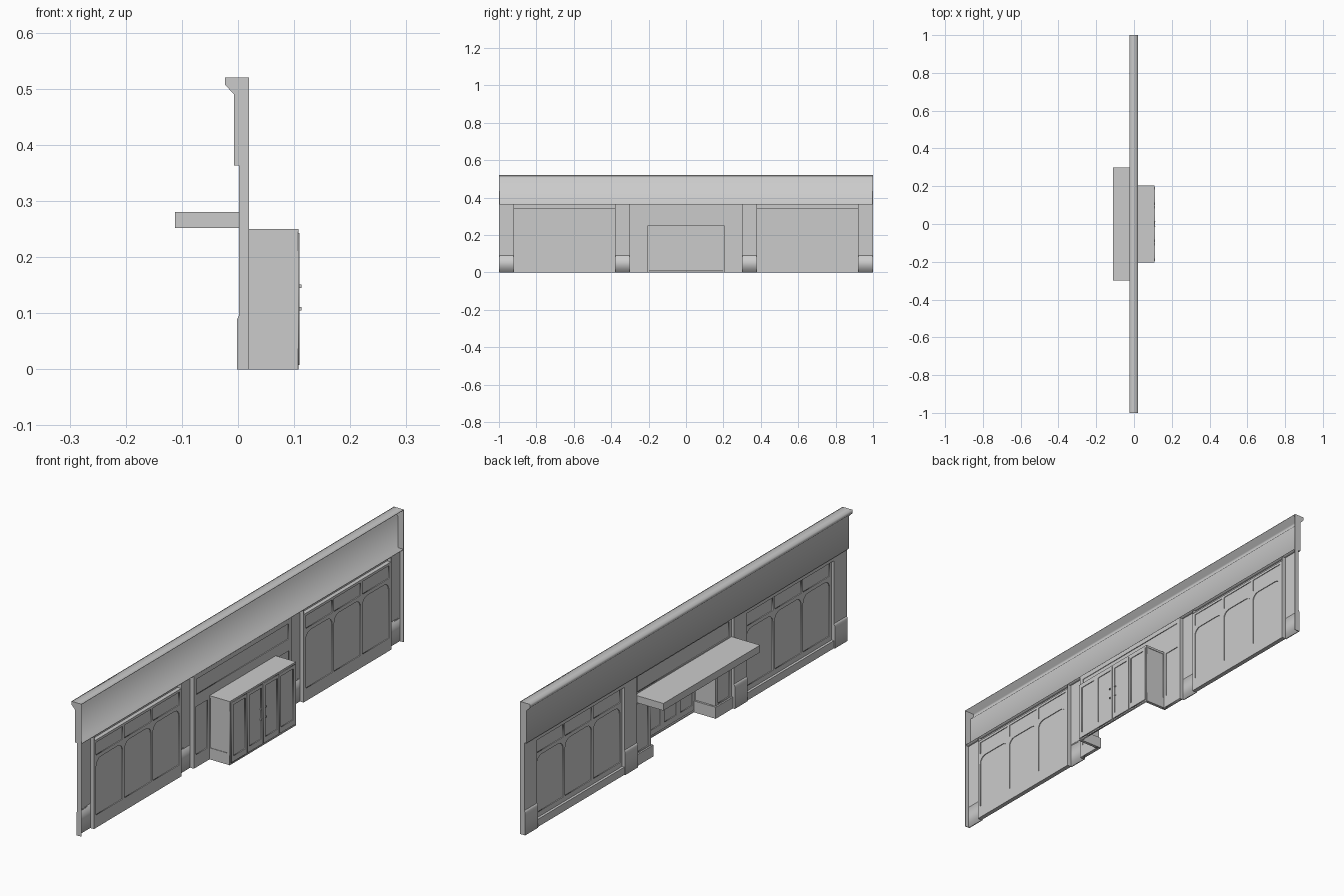
import bpy
import math
from mathutils import Matrix

if "Cube" in bpy.data.objects:
    bpy.data.objects.remove(bpy.data.objects["Cube"], do_unlink=True)

paint = bpy.data.materials.new("plain_grey")
paint.use_nodes = True
GREY = (0.6, 0.6, 0.6, 1)
paint.diffuse_color = GREY
paint.node_tree.nodes["Principled BSDF"].inputs["Base Color"].default_value = GREY

# Local axes of flat outlines: drawn on the YZ plane or on the XZ plane
FACING_X = Matrix(((0, 0, 1, 0), (1, 0, 0, 0), (0, 1, 0, 0), (0, 0, 0, 1)))
FACING_Y = Matrix(((1, 0, 0, 0), (0, 0, -1, 0), (0, 1, 0, 0), (0, 0, 0, 1)))


def finish(name, mesh):
    mesh.materials.clear()
    mesh.materials.append(paint)
    ob = bpy.data.objects.new(name, mesh)
    bpy.context.collection.objects.link(ob)
    return ob


def box(name, xs, ys, zs):
    (x0, x1), (y0, y1), (z0, z1) = sorted(xs), sorted(ys), sorted(zs)
    corners = [(x, y, z) for x in (x0, x1) for y in (y0, y1) for z in (z0, z1)]
    faces = [(0, 1, 3, 2), (4, 6, 7, 5), (0, 4, 5, 1),
             (2, 3, 7, 6), (0, 2, 6, 4), (1, 5, 7, 3)]
    mesh = bpy.data.meshes.new(name)
    mesh.from_pydata(corners, [], faces)
    return finish(name, mesh)


def plate(name, loops, axes, centre, thickness):
    """Filled outline, with holes, extruded to a thickness."""
    curve = bpy.data.curves.new(name, 'CURVE')
    curve.dimensions = '2D'
    curve.fill_mode = 'BOTH'
    curve.extrude = thickness / 2
    for loop in loops:
        spline = curve.splines.new('POLY')
        spline.points.add(len(loop) - 1)
        for p, (u, v) in zip(spline.points, loop):
            p.co = (u, v, 0, 1)
        spline.use_cyclic_u = True
    temp = bpy.data.objects.new(name + "_outline", curve)
    bpy.context.collection.objects.link(temp)
    bpy.context.view_layer.update()
    mesh = bpy.data.meshes.new_from_object(
        temp.evaluated_get(bpy.context.evaluated_depsgraph_get()))
    bpy.data.objects.remove(temp, do_unlink=True)
    shift = (centre, 0, 0) if axes == FACING_X else (0, centre, 0)
    mesh.transform(Matrix.Translation(shift) @ axes)
    return finish(name, mesh)


def rect(u0, u1, v0, v1, r=0):
    """Rectangle whose top corners may be rounded."""
    if not r:
        return [(u0, v0), (u1, v0), (u1, v1), (u0, v1)]
    pts = [(u0, v0), (u1, v0)]
    for cu, start in ((u1 - r, 0), (u0 + r, 90)):
        for i in range(5):
            a = math.radians(start + i * 22.5)
            pts.append((cu + r * math.cos(a), v1 - r + r * math.sin(a)))
    return pts


def row(u0, u1, count, gap, v0, v1, r=0):
    """Row of equal panes with bars between and beside them."""
    w = (u1 - u0 - gap * (count + 1)) / count
    return [rect(u0 + gap + i * (w + gap), u0 + (i + 1) * (w + gap), v0, v1, r)
            for i in range(count)]


def glazing(name, outer, panes, axes, centre, thickness):
    plate(name + "_frame", [outer] + panes, axes, centre, thickness)
    us, vs = zip(*outer)
    e = 0.002
    plate(name + "_panes", [rect(min(us) + e, max(us) - e, min(vs) + e, max(vs) - e)],
          axes, centre, 0.002)


BACK = 0.02       # rear edge of the shell
FACE = 0.002      # street face of the posts
BEAM = 0.363      # underside of the fascia
T = 0.002         # sheet thickness

# Fascia: open-backed shell with a cornice
crown = [(BACK, 0.52), (-0.023, 0.52), (-0.023, 0.507), (-0.007, 0.49),
         (-0.007, BEAM), (BACK, BEAM)]
inside = [(BACK, BEAM + T), (-0.007 + T, BEAM + T), (-0.007 + T, 0.489),
          (-0.023 + T, 0.506), (-0.023 + T, 0.52 - T), (BACK, 0.52 - T)]
plate("fascia_shell", [crown + inside], FACING_Y, 0, 2)

for s, side in ((1, "left"), (-1, "right")):
    # End caps
    plate("fascia_end_" + side, [crown], FACING_Y, s * 0.999, T)

    # Hollow posts with plinths and returns
    for a, b, place in ((0.3, 0.38, "inner"), (0.92, 1, "outer")):
        label = place + "_post_" + side
        box(label, (FACE, FACE + T), (s * a, s * b), (0.09, BEAM))
        slope = [(FACE, 0.096), (-0.002, 0.088), (-0.002, 0), (FACE + T, 0), (FACE + T, 0.096)]
        plate(label + "_plinth", [slope], FACING_Y, s * (a + b) / 2, b - a)
        for edge, inward in ((a, T), (b, -T)):
            box(label + "_return", (FACE, BACK), (s * edge, s * (edge + inward)), (0, BEAM))

    # Display window with three panes and three top lights
    y0, y1 = sorted((s * 0.38, s * 0.92))
    box("window_lintel_" + side, (FACE, FACE + T), (y0, y1), (0.345, BEAM))
    box("window_head_" + side, (FACE, BACK), (y0, y1), (0.343, 0.345))
    box("window_sill_" + side, (FACE, BACK), (y0, y1), (0, 0.03))
    panes = row(y0, y1, 3, 0.012, 0.05, 0.27, 0.03) + row(y0, y1, 3, 0.012, 0.285, 0.335)
    glazing("window_" + side, rect(y0, y1, 0.03, 0.343), panes, FACING_X, 0.016, 0.008)

    # Narrow light beside the entrance, with its base
    y0, y1 = sorted((s * 0.205, s * 0.3))
    glazing("side_light_" + side, rect(y0, y1, 0, 0.25),
            row(y0, y1, 1, 0.012, 0.05, 0.238), FACING_X, 0.016, 0.008)
    box("side_light_base_" + side, (0.006, BACK), (y0, y1), (0, 0.045))

    # Side wall of the recessed entrance, with its base
    glazing("entrance_wall_" + side, rect(0.012, 0.107, 0, 0.248),
            [rect(BACK + 0.003, 0.1, 0.045, 0.241)], FACING_Y, s * 0.202, 0.006)
    box("entrance_base_" + side, (0.006, 0.1), (s * 0.193, s * 0.204), (0, 0.045))

    # Door handles on both faces
    for z in (0.105, 0.145):
        box("door_handle_" + side, (0.098, 0.113), (s * 0.012, s * 0.017), (z, z + 0.006))

# Recessed entrance: roof, door wall and four door leaves
box("entrance_roof", (0.012, 0.108), (-0.205, 0.205), (0.246, 0.25))
plate("door_surround", [rect(-0.205, 0.205, 0, 0.248), rect(-0.198, 0.198, 0.005, 0.243)],
      FACING_X, 0.1045, 0.007)
for i in range(4):
    y = -0.198 + i * 0.099
    outer = rect(y + 0.001, y + 0.098, 0.008, 0.243)
    glazing("door_leaf", outer, [rect(y + 0.012, y + 0.087, 0.03, 0.23)],
            FACING_X, 0.106, 0.008)

# Canopy and the light above it
box("canopy", (-0.112, BACK - 0.004), (-0.3, 0.3), (0.252, 0.28))
glazing("transom", rect(-0.3, 0.3, 0.25, BEAM), [rect(-0.285, 0.285, 0.285, 0.345)],
        FACING_X, 0.016, 0.008)
